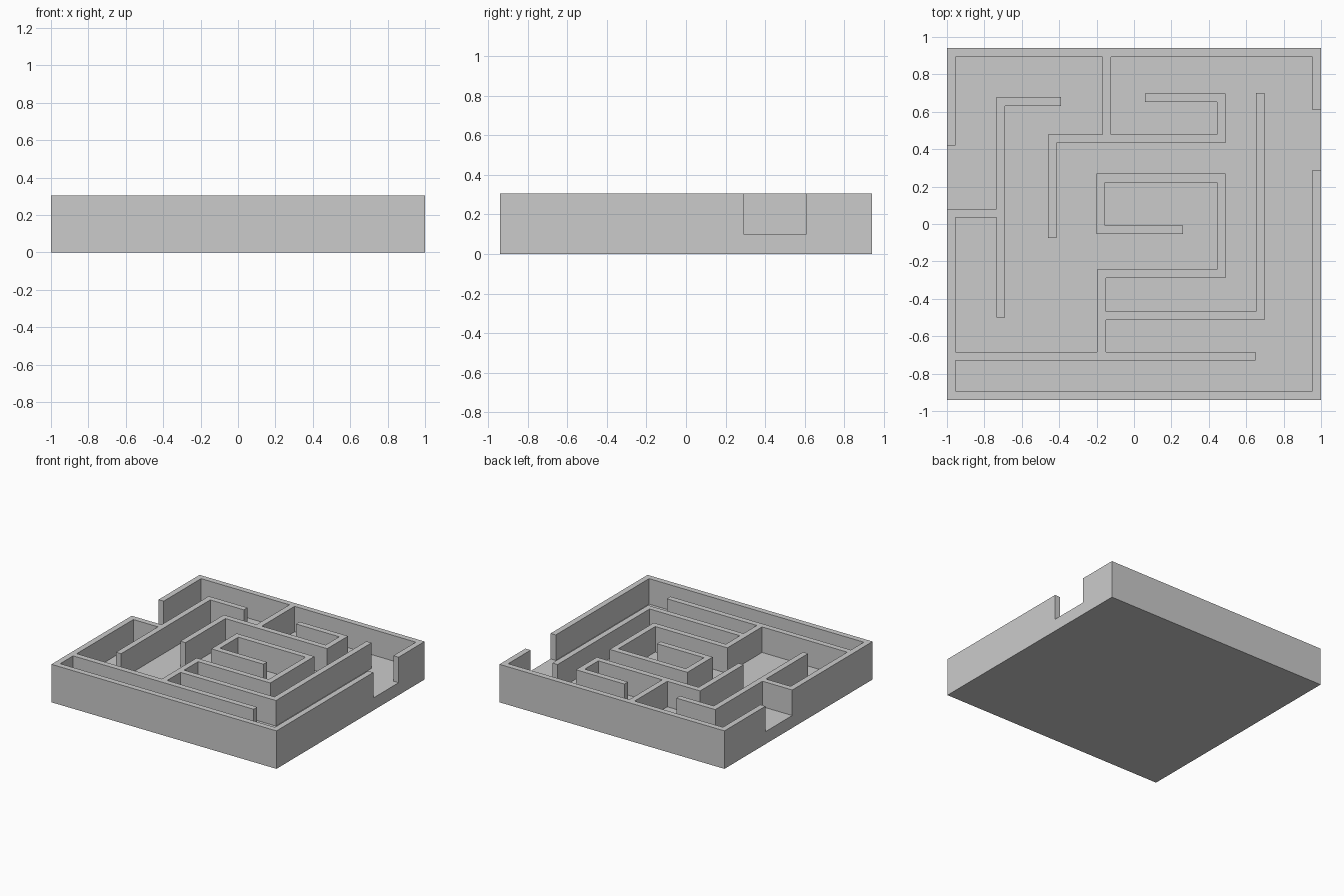
import bpy
import bmesh
from mathutils import Vector

FLOOR, TOP, THICK = 0.10, 0.305, 0.046

cube = bpy.data.objects.get("Cube")
if cube:
    bpy.data.objects.remove(cube)

grey = bpy.data.materials.new("plain grey")
grey.use_nodes = True
colour = (0.6, 0.6, 0.6, 1)
grey.diffuse_color = colour
grey.node_tree.nodes["Principled BSDF"].inputs["Base Color"].default_value = colour


def add_object(name, bm):
    bmesh.ops.recalc_face_normals(bm, faces=bm.faces)
    mesh = bpy.data.meshes.new(name)
    bm.to_mesh(mesh)
    bm.free()
    mesh.materials.append(grey)
    obj = bpy.data.objects.new(name, mesh)
    bpy.context.collection.objects.link(obj)


def wall(name, *path):
    """Upright wall of even thickness with mitred corners along a centre line."""
    pts = [Vector(p) for p in path]
    dirs = [(b - a).normalized() for a, b in zip(pts, pts[1:])]
    norms = [Vector((-d.y, d.x)) for d in dirs]
    bm = bmesh.new()
    rings = []
    for i, p in enumerate(pts):
        side = norms[max(i - 1, 0)].copy()
        if 0 < i < len(pts) - 1:
            side += norms[i]
        side *= THICK / 2
        rings.append([bm.verts.new((q.x, q.y, z)) for q, z in
                      ((p + side, FLOOR), (p - side, FLOOR),
                       (p - side, TOP), (p + side, TOP))])
    for a, b in zip(rings, rings[1:]):
        for k in range(4):
            n = (k + 1) % 4
            bm.faces.new((a[k], a[n], b[n], b[k]))
    bm.faces.new(rings[0])
    bm.faces.new(rings[-1][::-1])
    add_object(name, bm)


# Solid base slab
bm = bmesh.new()
bmesh.ops.create_cube(bm, size=1)
bmesh.ops.scale(bm, vec=(2, 1.88, FLOOR), verts=bm.verts)
bmesh.ops.translate(bm, vec=(0, 0, FLOOR / 2), verts=bm.verts)
add_object("base_slab", bm)

# Outer walls, broken by an opening on each side
X, Y = 1 - THICK / 2, 0.94 - THICK / 2
wall("back_outer_wall", (-X, 0.42), (-X, Y), (X, Y), (X, 0.61))
wall("front_outer_wall", (X, 0.29), (X, -Y), (-X, -Y), (-X, 0.057), (-0.735, 0.057))

# Inner maze walls
wall("right_hook_wall", (-0.712, -0.5), (-0.712, 0.655), (-0.39, 0.655))
wall("back_stub_wall", (-0.146, 0.894), (-0.146, 0.478))
wall("back_winding_wall", (0.06, 0.674), (0.467, 0.674), (0.467, 0.455),
     (-0.437, 0.455), (-0.437, -0.075))
wall("centre_spiral_wall", (0.263, -0.031), (-0.177, -0.031), (-0.177, 0.246),
     (0.467, 0.246), (0.467, -0.267), (-0.174, -0.267), (-0.174, -0.684))
wall("left_long_wall", (0.674, 0.7), (0.674, -0.491), (-0.151, -0.491))
wall("front_long_wall", (-0.954, -0.707), (0.65, -0.707))
